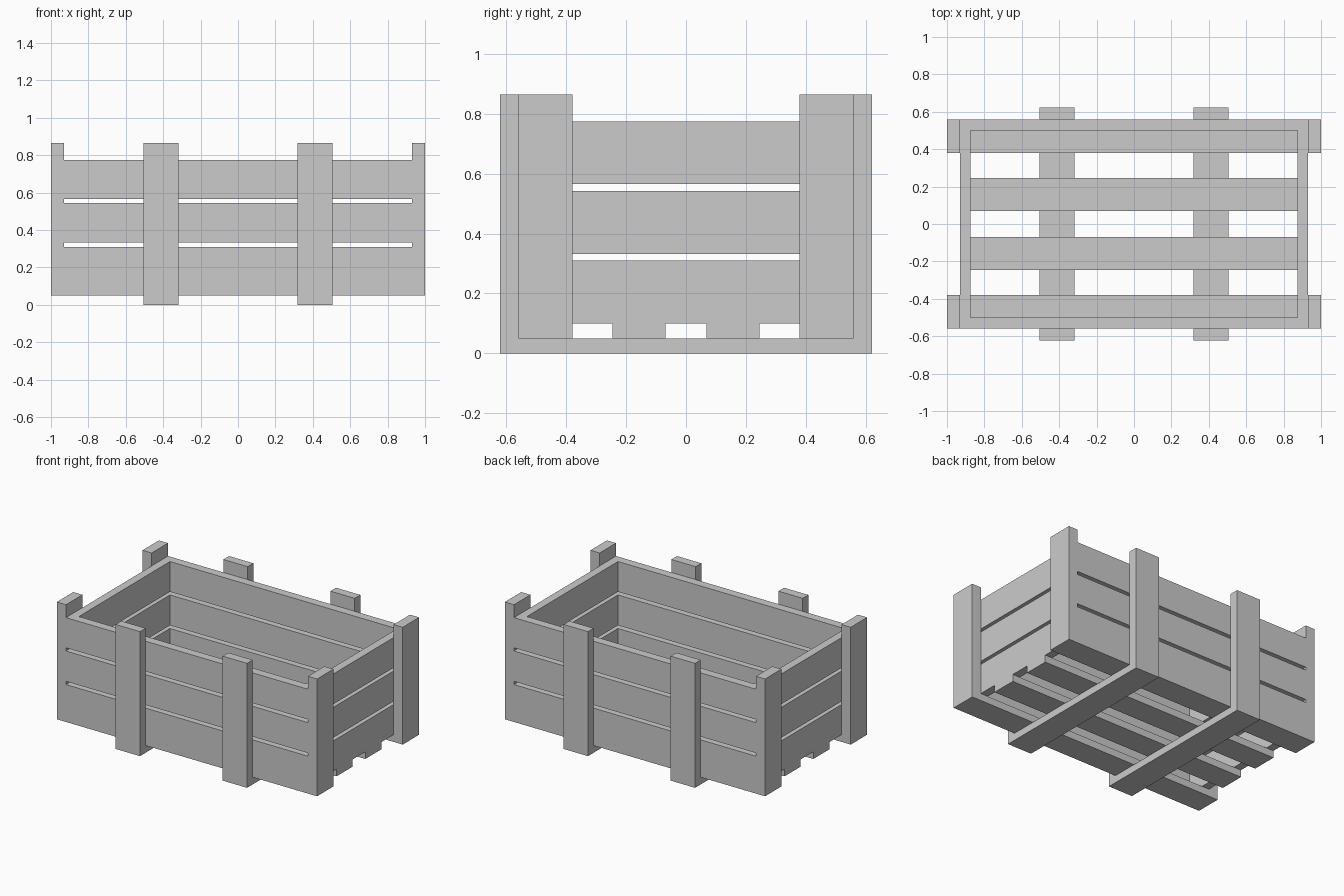
import bpy

if "Cube" in bpy.data.objects:
    bpy.data.objects.remove(bpy.data.objects["Cube"])

# Wooden crate: every part is a plain board given by its x, y and z extents
def board(name, x, y, z):
    bpy.ops.mesh.primitive_cube_add(size=1, location=[sum(r) / 2 for r in (x, y, z)])
    ob = bpy.context.object
    ob.name = name
    ob.scale = [r[1] - r[0] for r in (x, y, z)]
    bpy.ops.object.transform_apply(location=False, rotation=False, scale=True)
    return ob

def flip(r, s):
    return r if s > 0 else (-r[1], -r[0])

BASE, FLOOR, TOP = 0.05, 0.10, 0.865
PLANK_Z = [(FLOOR, 0.31), (0.332, 0.543), (0.565, 0.775)]
BRACE_X = (0.318, 0.505)

# Floor slats
for i, y in enumerate([(-0.56, -0.38), (-0.246, -0.069), (0.069, 0.246), (0.38, 0.56)]):
    board(f"floor_slat_{i + 1}", (-0.93, 0.93), y, (BASE, FLOOR))

for side, s in (("front", -1), ("back", 1)):
    # Long wall planks
    for i, z in enumerate(PLANK_Z):
        board(f"{side}_plank_{i + 1}", (-0.93, 0.93), flip((0.50, 0.56), s), z)
    for hand, h in (("left", -1), ("right", 1)):
        # Upright braces outside the long walls
        board(f"{side}_{hand}_brace", flip(BRACE_X, h), flip((0.56, 0.622), s), (0, TOP))
        # Corner posts on the end faces
        board(f"{side}_{hand}_corner_post", flip((0.93, 1.0), h),
              flip((0.38, 0.56), s), (BASE, TOP))

for hand, h in (("left", -1), ("right", 1)):
    # Short end wall planks
    for i, z in enumerate(PLANK_Z):
        board(f"{hand}_end_plank_{i + 1}", flip((0.873, 0.93), h), (-0.50, 0.50), z)
    # Runners under the floor
    board(f"{hand}_runner", flip(BRACE_X, h), (-0.56, 0.56), (0, BASE))
